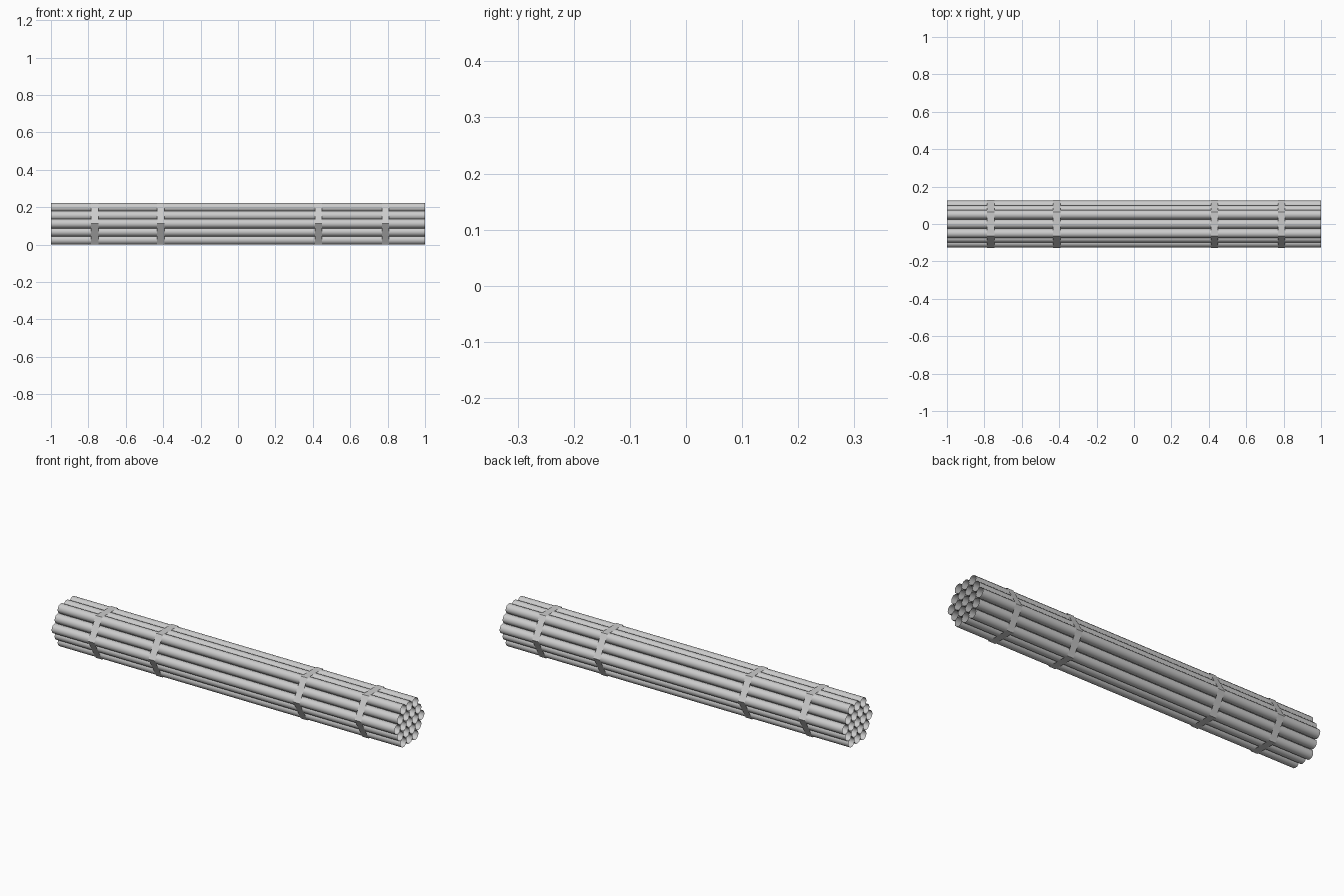
import bpy, math

if "Cube" in bpy.data.objects:
    bpy.data.objects.remove(bpy.data.objects["Cube"])

PIPE_R = 0.0248      # radius of one pipe
PITCH = 0.05         # distance between pipe centres
ROW = PITCH * math.sqrt(3) / 2
MID_Z = 0.1116       # height of the bundle axis
STRAP_R = 0.1288     # corner radius of the hexagonal straps


def open_tube(name, x, y, z, radius, length, sides, smooth):
    """Thin tube along x with open ends; a corner points towards y."""
    verts, faces = [], []
    for i in range(sides):
        a = 2 * math.pi * i / sides
        cy, cz = radius * math.cos(a), radius * math.sin(a)
        verts += [(-length / 2, cy, cz), (length / 2, cy, cz)]
        j = (i + 1) % sides
        faces.append((2 * i, 2 * j, 2 * j + 1, 2 * i + 1))
    mesh = bpy.data.meshes.new(name)
    mesh.from_pydata(verts, [], [f[::-1] for f in faces])
    for p in mesh.polygons:
        p.use_smooth = smooth
        # make every face point outwards
        if p.normal.y * p.center.y + p.normal.z * p.center.z < 0:
            p.flip()
    mesh.update()
    obj = bpy.data.objects.new(name, mesh)
    obj.location = (x, y, z)
    bpy.context.collection.objects.link(obj)
    return obj


# Nineteen pipes packed in a hexagon: rows of 3, 4, 5, 4, 3
for row in range(-2, 3):
    count = 5 - abs(row)
    for k in range(count):
        y = (k - (count - 1) / 2) * PITCH
        open_tube(f"pipe_row{row + 3}_{k + 1}", 0, y, MID_Z + row * ROW,
                  PIPE_R, 2.0, 12, True)

# Four flat hexagonal straps holding the bundle
for n, x in enumerate((-0.766, -0.413, 0.431, 0.789)):
    open_tube(f"strap_{n + 1}", x, 0, MID_Z, STRAP_R, 0.038, 6, False)
